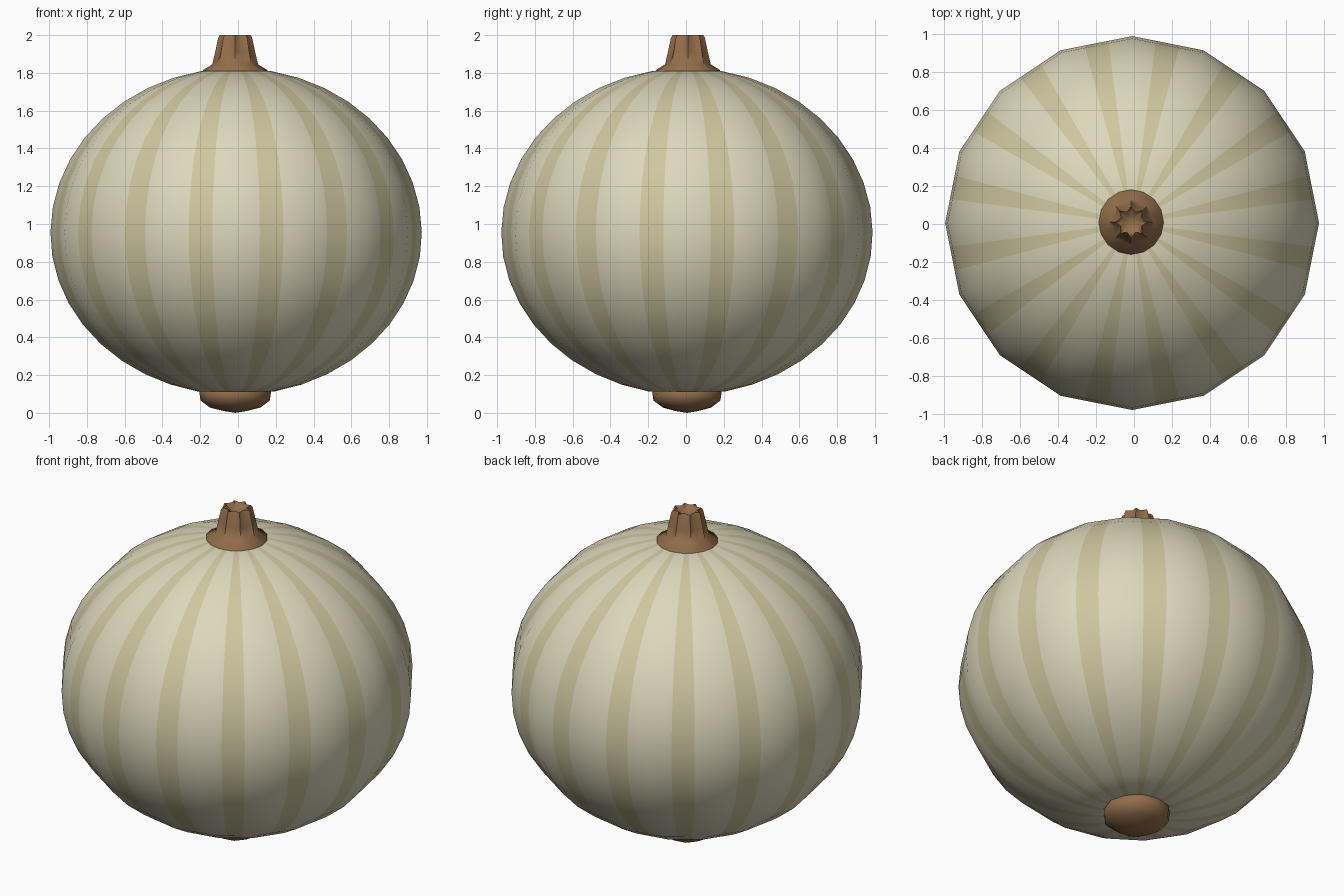
import bpy, bmesh
from math import sin, cos, pi, radians

if "Cube" in bpy.data.objects:
    bpy.data.objects.remove(bpy.data.objects["Cube"])

CX, CY = -0.01, 0.005


def material(name, rgb):
    m = bpy.data.materials.new(name)
    m.diffuse_color = (*rgb, 1)
    m.use_nodes = True
    m.node_tree.nodes["Principled BSDF"].inputs["Base Color"].default_value = m.diffuse_color
    return m


cream = material("cream_rind", (0.72, 0.68, 0.50))
tan = material("tan_stripe", (0.62, 0.57, 0.35))
brown = material("brown_stalk", (0.29, 0.155, 0.07))


def lathe(name, profile, columns, mats, mat_of=lambda i: 0, angle=60, cx=CX, cy=CY):
    """Spin (radius, z, flute depth) rows; columns are unit (x, y) directions."""
    bm = bmesh.new()
    n = len(columns)
    rings = []
    for r, z, flute in profile:
        if r == 0:
            rings.append([bm.verts.new((cx, cy, z))] * n)
            continue
        ring = []
        for i, (x, y) in enumerate(columns):
            k = r + (flute if i % 2 == 0 else -flute)
            ring.append(bm.verts.new((cx + k * x, cy + k * y, z)))
        rings.append(ring)
    for a, b in zip(rings, rings[1:]):
        for i in range(n):
            j = (i + 1) % n
            quad = list(dict.fromkeys((a[i], a[j], b[j], b[i])))
            f = bm.faces.new(quad)
            f.material_index = mat_of(i)
            f.smooth = True
    bmesh.ops.recalc_face_normals(bm, faces=bm.faces[:])
    me = bpy.data.meshes.new(name)
    bm.to_mesh(me)
    bm.free()
    ob = bpy.data.objects.new(name, me)
    bpy.context.collection.objects.link(ob)
    for m in mats:
        me.materials.append(m)
    bpy.ops.object.select_all(action='DESELECT')
    bpy.context.view_layer.objects.active = ob
    ob.select_set(True)
    bpy.ops.object.shade_smooth_by_angle(angle=radians(angle))
    return ob


def circle(n):
    return [(cos(2 * pi * i / n), sin(2 * pi * i / n)) for i in range(n)]


# Body: sixteen flat sides, each split in three with a darker middle stripe
corners = circle(16)
columns = []
for i, (x, y) in enumerate(corners):
    x2, y2 = corners[(i + 1) % 16]
    columns += [(x + (x2 - x) * t / 3, y + (y2 - y) * t / 3) for t in range(3)]

rows = [(0, 0.15, 0), (0.12, 0.135, 0)]
for k in range(19):
    a = radians(-78 + 157 * k / 18)
    rows.append((0.983 * cos(a), 0.95 + (0.875 if a > 0 else 0.855) * sin(a), 0))
rows.append((0, 1.80, 0))
lathe("gourd_body", rows, columns, [cream, tan], lambda i: 1 if i % 3 == 1 else 0)

# Stem: flared foot, fluted shaft and dished end
stem = [(0.172, 1.79, 0), (0.170, 1.815, 0), (0.115, 1.845, 0.006),
        (0.095, 1.91, 0.011), (0.078, 1.985, 0.012), (0.070, 2.0, 0.012),
        (0.040, 1.975, 0.008), (0, 1.965, 0)]
lathe("stem", stem, circle(16), [brown], cx=-0.015, cy=0.01)

# Blossom end: shallow knob under the body
knob = [(0, 0.16, 0), (0.16, 0.15, 0), (0.187, 0.11, 0.003), (0.18, 0.065, 0.003),
        (0.13, 0.028, 0.003), (0.06, 0.01, 0), (0, 0.0, 0)]
lathe("blossom_end", knob, circle(12), [brown], cx=-0.015, cy=0.005)
